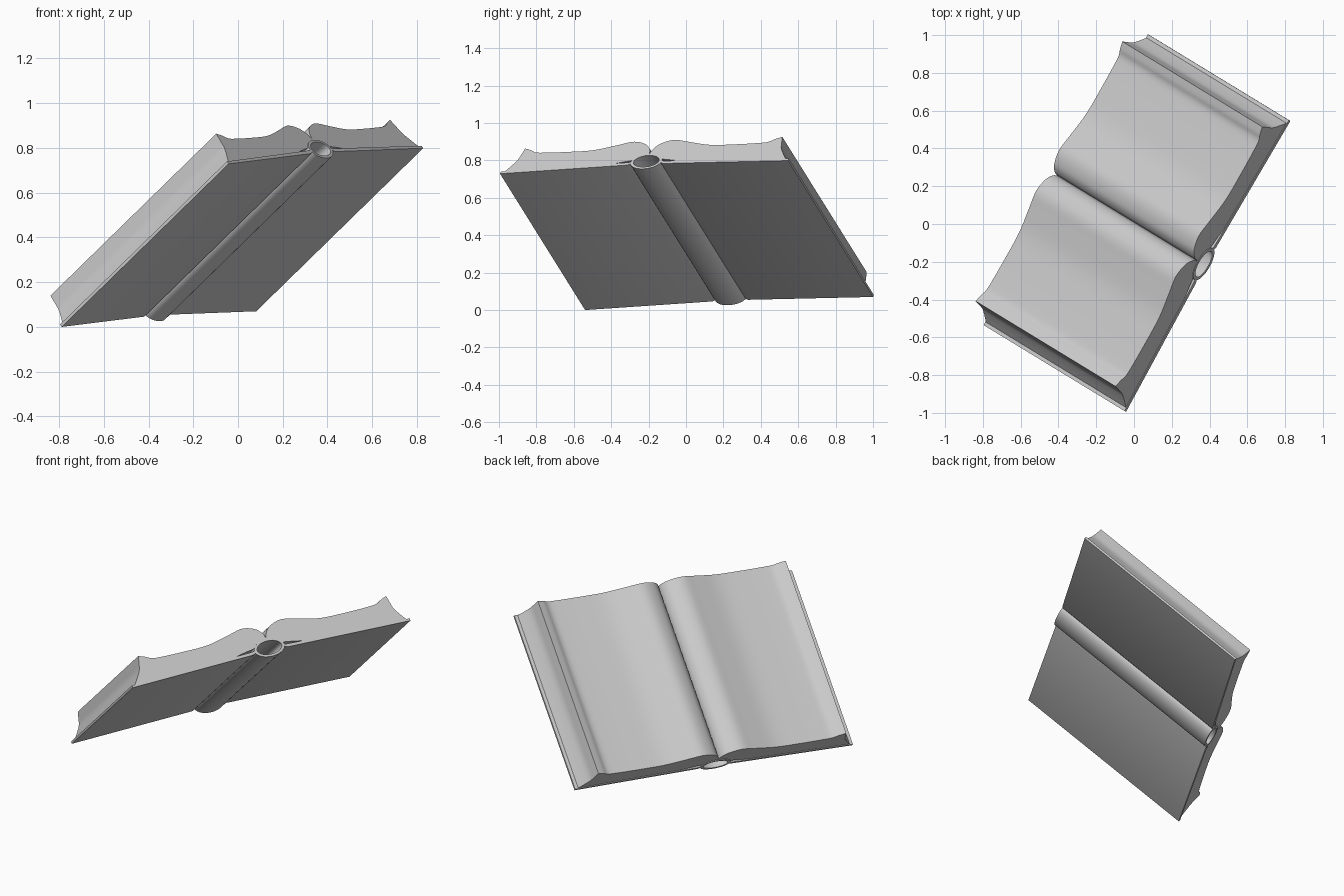
import bpy, bmesh, math
from mathutils import Vector, Matrix

if "Cube" in bpy.data.objects:
    bpy.data.objects.remove(bpy.data.objects["Cube"])

# Tilted frame of the open book: u across both covers, w along spine, n out of the pages
u = Vector((0.87, 1.54, 0.07)).normalized()
w = Vector((-0.75, 0.45, -0.73))
w = (w - u * w.dot(u)).normalized()
n = u.cross(w)
FRAME = Matrix((u, w, n)).transposed().to_4x4()
FRAME.translation = Vector((0.02, 0.003, 0.397))
HALF = 0.569


def smooth(points, steps=5):
    """Catmull-Rom curve through 2D points."""
    p = [Vector(q) for q in points]
    p = [2 * p[0] - p[1]] + p + [2 * p[-1] - p[-2]]
    out = []
    for a, b, c, d in zip(p, p[1:], p[2:], p[3:]):
        for i in range(steps):
            t = i / steps
            q = 0.5 * (2 * b + (c - a) * t + (2 * a - 5 * b + 4 * c - d) * t**2
                       + (3 * b - a - 3 * c + d) * t**3)
            out.append((q.x, q.y))
    return out + [tuple(p[-2])]


def extrude(name, profile, half):
    """Closed cross-section swept along the spine direction."""
    bm = bmesh.new()
    face = bm.faces.new([bm.verts.new((s, -half, h)) for s, h in profile])
    res = bmesh.ops.extrude_face_region(bm, geom=[face], use_keep_orig=True)
    moved = [e for e in res["geom"] if isinstance(e, bmesh.types.BMVert)]
    bmesh.ops.translate(bm, verts=moved, vec=(0, 2 * half, 0))
    bmesh.ops.recalc_face_normals(bm, faces=bm.faces)
    return finish(name, bm)


def finish(name, bm):
    bm.transform(FRAME)
    me = bpy.data.meshes.new(name)
    bm.to_mesh(me)
    bm.free()
    ob = bpy.data.objects.new(name, me)
    bpy.context.collection.objects.link(ob)
    bpy.ops.object.select_all(action='DESELECT')
    ob.select_set(True)
    bpy.context.view_layer.objects.active = ob
    bpy.ops.object.shade_smooth_by_angle(angle=math.radians(35))
    return ob


# Half cross-sections, drawn for the right-hand side and mirrored
page_top = smooth([(0.0, 0.098), (0.012, 0.132), (0.05, 0.167), (0.125, 0.187),
                   (0.22, 0.168), (0.36, 0.140), (0.52, 0.136), (0.66, 0.138),
                   (0.715, 0.143), (0.75, 0.160), (0.79, 0.174)])
fore_edge = smooth([(0.79, 0.174), (0.798, 0.14), (0.81, 0.095),
                    (0.835, 0.055), (0.865, 0.015)])
page_under = smooth([(0.22, 0.034), (0.14, 0.048), (0.085, 0.058),
                     (0.045, 0.083), (0.0, 0.094)], 4)
pages = page_top + fore_edge[1:] + page_under

board = [(0.092, 0.028), (0.11, 0.020), (0.885, 0.0), (0.885, 0.014),
         (0.11, 0.038), (0.092, 0.042)]

for side, k in (("left", -1), ("right", 1)):
    extrude(side + "_pages", [(k * s, h) for s, h in pages], HALF - 0.004)
    extrude(side + "_cover", [(k * s, h) for s, h in board], HALF)

# Hollow spine tube: lens-shaped ring open at both ends
def lens(width, low, high, count=32):
    mid = 0.040
    pts = []
    for i in range(count):
        a = 2 * math.pi * i / count
        r = high - mid if math.sin(a) > 0 else mid - low
        pts.append((width * math.cos(a), mid + r * math.sin(a)))
    return pts

bm = bmesh.new()
rings = [[bm.verts.new((s, y, h)) for s, h in lens(*dims)]
         for dims, y in (((0.096, -0.012, 0.094), -HALF), ((0.096, -0.012, 0.094), HALF),
                         ((0.078, 0.002, 0.082), HALF), ((0.078, 0.002, 0.082), -HALF))]
for a, b in zip(rings, rings[1:] + rings[:1]):
    for i in range(len(a)):
        j = (i + 1) % len(a)
        bm.faces.new((a[i], a[j], b[j], b[i]))
bmesh.ops.recalc_face_normals(bm, faces=bm.faces)
finish("spine", bm)

# Rest the lowest corner on the floor
meshes = [o.data for o in bpy.context.collection.objects]
low = min(v.co.z for m in meshes for v in m.vertices)
for m in meshes:
    m.transform(Matrix.Translation((0, 0, -low)))
